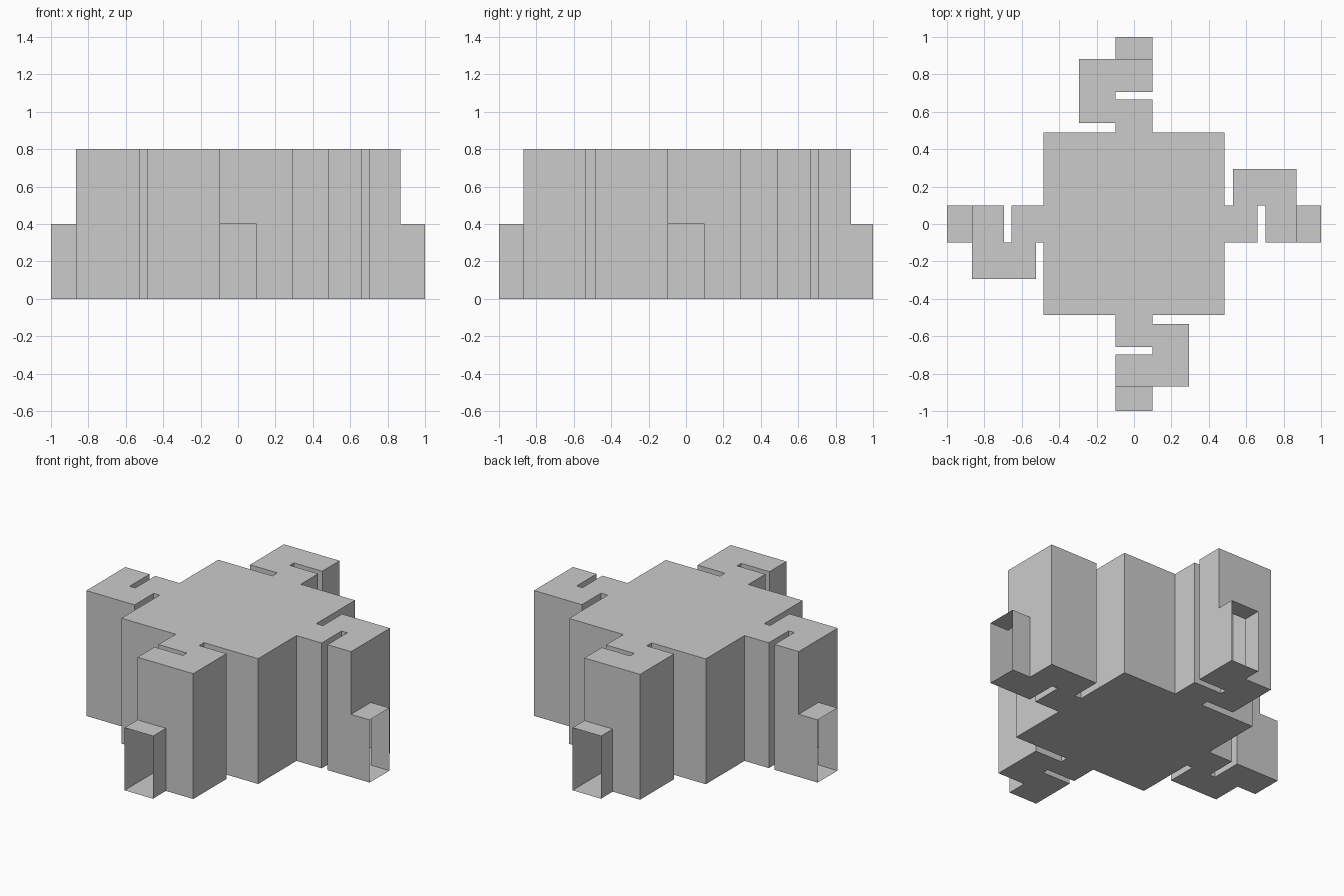
import bpy

if "Cube" in bpy.data.objects:
    bpy.data.objects.remove(bpy.data.objects["Cube"])

HEIGHT, TIP_HEIGHT = 0.8, 0.4
HALF, SIDE = 0.1, 0.293

# Per arm: quarter turns, body edge, block start, slot start, slot end, outer end
ARMS = [
    (0, 0.483, 0.530, 0.661, 0.702, 0.868),
    (1, 0.490, 0.540, 0.665, 0.707, 0.882),
    (2, 0.483, 0.525, 0.655, 0.695, 0.866),
    (3, 0.486, 0.535, 0.658, 0.699, 0.870),
]


def turn(p, quarters):
    x, y = p
    for _ in range(quarters):
        x, y = -y, x
    return (x, y)


def make_object(name, faces):
    """Build a mesh from polygons, sharing coincident vertices."""
    index, polys = {}, []
    for face in faces:
        polys.append([index.setdefault(tuple(round(c, 4) for c in v), len(index))
                      if tuple(round(c, 4) for c in v) not in index
                      else index[tuple(round(c, 4) for c in v)] for v in face])
    mesh = bpy.data.meshes.new(name)
    mesh.from_pydata(list(index), [], polys)
    mesh.update()
    obj = bpy.data.objects.new(name, mesh)
    bpy.context.collection.objects.link(obj)


def wall(p, q, z0, z1):
    return [(*p, z0), (*q, z0), (*q, z1), (*p, z1)]


def flat(points, z, up=True):
    return [(*p, z) for p in (points if up else points[::-1])]


# Counter-clockwise outline: each arm zigzags out and back, then a hall corner
outline, doors = [], []
for i, (quarters, a, block, s0, s1, end) in enumerate(ARMS):
    arm = [(a, -HALF), (s0, -HALF), (s0, HALF), (s1, HALF), (s1, -HALF),
           (end, -HALF), (end, HALF), (end, SIDE), (block, SIDE),
           (block, HALF), (a, HALF), (a, ARMS[(i + 1) % 4][1])]
    doors.append(len(outline) + 5)
    outline += [turn(p, quarters) for p in arm]

# Hollow hall with the zigzag arms; the lower half of each arm end is a doorway
faces = [flat(outline, HEIGHT), flat(outline, 0, up=False)]
for i, p in enumerate(outline):
    q = outline[(i + 1) % len(outline)]
    faces.append(wall(p, q, TIP_HEIGHT if i in doors else 0, HEIGHT))
make_object("hall_with_zigzag_arms", faces)

# Low entrance tunnels, open at the outer end and into the arm
names = ["right", "back", "left", "front"]
for name, (quarters, *_, end) in zip(names, ARMS):
    a, b, c, d = [turn(p, quarters) for p in
                  [(end, -HALF), (1, -HALF), (1, HALF), (end, HALF)]]
    make_object(name + "_entrance_tunnel", [
        wall(a, b, 0, TIP_HEIGHT), wall(c, d, 0, TIP_HEIGHT),
        flat([a, b, c, d], TIP_HEIGHT), flat([a, b, c, d], 0, up=False)])
